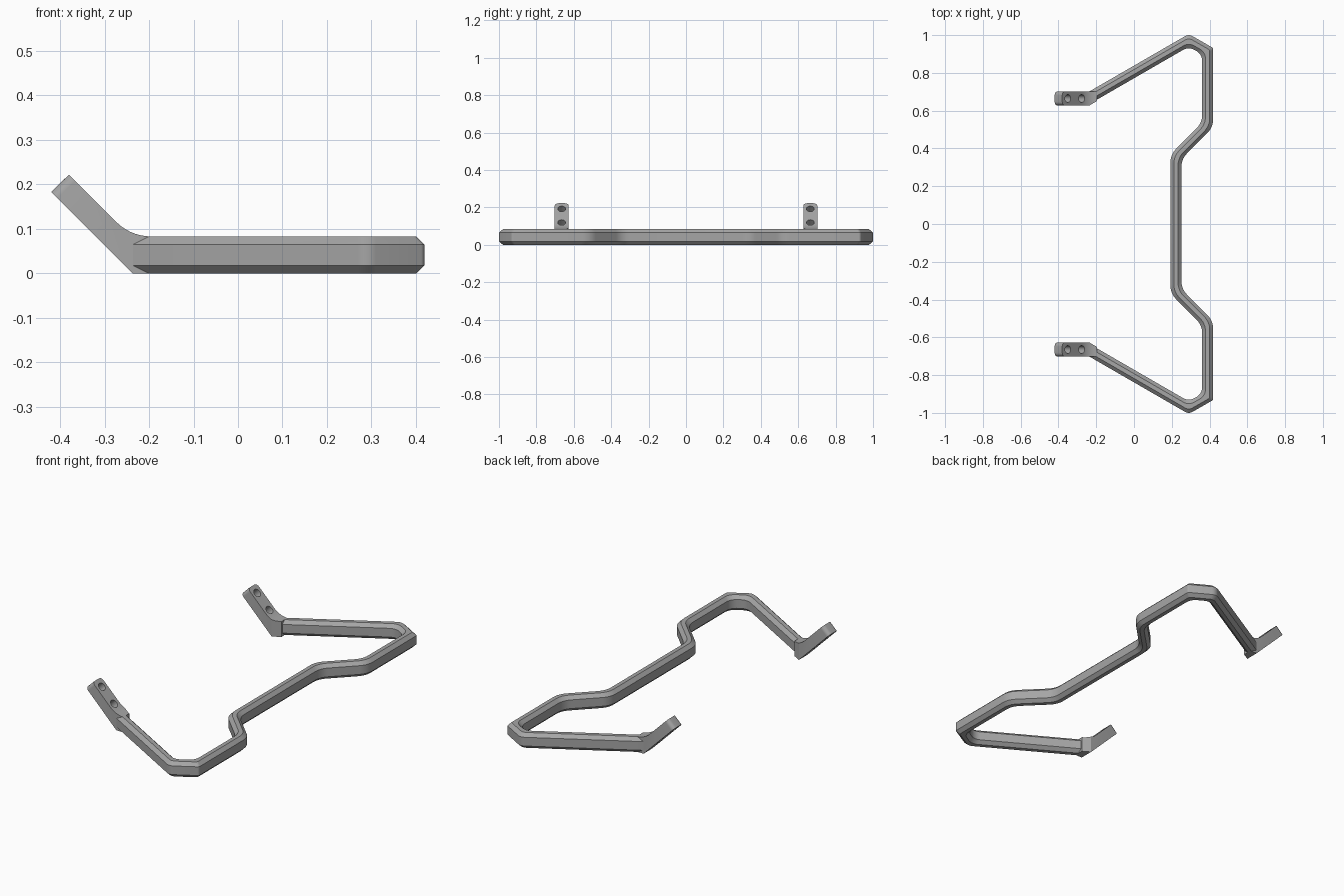
import bpy, bmesh, math
from mathutils import Vector, Matrix

old = bpy.data.objects.get("Cube")
if old:
    bpy.data.objects.remove(old, do_unlink=True)

# Single grey metal finish
metal = bpy.data.materials.new("grey_metal")
metal.use_nodes = True
GREY = (0.38, 0.38, 0.38, 1)
metal.diffuse_color = GREY
metal.node_tree.nodes["Principled BSDF"].inputs["Base Color"].default_value = GREY

WIDTH, HEIGHT, CHAMFER = 0.058, 0.083, 0.018
ARM_ANGLE = math.radians(30)
JOINT_X = -0.237


def make_object(name, bm):
    bmesh.ops.recalc_face_normals(bm, faces=bm.faces)
    mesh = bpy.data.meshes.new(name)
    bm.to_mesh(mesh)
    bm.free()
    mesh.materials.append(metal)
    obj = bpy.data.objects.new(name, mesh)
    bpy.context.collection.objects.link(obj)
    return obj


def activate(obj):
    bpy.ops.object.select_all(action="DESELECT")
    obj.select_set(True)
    bpy.context.view_layer.objects.active = obj


def finish(obj):
    """Smooth shading with sharp edges, then mirror front to back."""
    activate(obj)
    bpy.ops.object.shade_smooth_by_angle(angle=math.radians(28))
    mirror = obj.modifiers.new("mirror", "MIRROR")
    mirror.use_axis = (False, True, False)
    mirror.merge_threshold = 0.0005


def fillet(a, corner, b, radius, steps=7):
    """Arc points rounding the corner between a and b."""
    u, v = (a - corner).normalized(), (b - corner).normalized()
    half = u.angle(v) / 2
    center = corner + (u + v).normalized() * radius / math.sin(half)
    start = corner + u * radius / math.tan(half) - center
    end = corner + v * radius / math.tan(half) - center
    sweep = start.angle(end)
    return [center + (start * math.sin(sweep * (1 - i / steps))
                      + end * math.sin(sweep * i / steps)) / math.sin(sweep)
            for i in range(steps + 1)]


# Centre line of half the bar, with corner radii for each side
path = [Vector(p) for p in ((JOINT_X, 0.668), (0.29, 0.9725), (0.39, 0.915),
                            (0.39, 0.524), (0.222, 0.356), (0.222, 0))]
OUTER_RADII = (0.04, 0.015, 0.1, 0.1)
INNER_RADII = (0.06, 0.06, 0.1, 0.1)


def rail(offset):
    """The centre line moved sideways, with rounded corners."""
    normals = []
    for a, b in zip(path, path[1:]):
        d = (b - a).normalized()
        normals.append(Vector((-d.y, d.x)))
    mitres = [Vector((0, 1 / math.cos(ARM_ANGLE)))]
    mitres += [(m + n) / (1 + m.dot(n)) for m, n in zip(normals, normals[1:])]
    mitres.append(normals[-1])
    pts = [p + m * offset for p, m in zip(path, mitres)]
    radii = OUTER_RADII if offset > 0 else INNER_RADII
    result = [pts[0]]
    for i, r in enumerate(radii):
        result += fillet(pts[i], pts[i + 1], pts[i + 2], r)
    return result + [pts[-1]]


# Bent bar with a chamfered rectangular section
h, c = WIDTH / 2, CHAMFER
section = [(h, c), (h, HEIGHT - c), (h - c, HEIGHT), (c - h, HEIGHT),
           (-h, HEIGHT - c), (-h, c), (c - h, 0), (h - c, 0)]
bm = bmesh.new()
rails = [[bm.verts.new((p.x, p.y, z)) for p in rail(off)] for off, z in section]
for k, first in enumerate(rails):
    second = rails[(k + 1) % len(rails)]
    for i in range(len(first) - 1):
        bm.faces.new((first[i], first[i + 1], second[i + 1], second[i]))
bm.faces.new([r[0] for r in rails])
finish(make_object("bent_bar", bm))

# Upturned mounting tab, extruded across its width
Y_IN, Y_OUT = 0.627, 0.702
tip_low, tip_high = Vector((-0.42, 0.183)), Vector((-0.38, 0.222))
bend = fillet(tip_high, Vector((-0.241, HEIGHT)), Vector((0, HEIGHT)), 0.11)
profile = [tip_low, tip_high] + bend + [Vector((bend[-1].x, 0)), Vector((JOINT_X, 0))]
bm = bmesh.new()
face = bm.faces.new([bm.verts.new((p.x, Y_IN, p.y)) for p in profile])
new = bmesh.ops.extrude_face_region(bm, geom=[face])["geom"]
bmesh.ops.translate(bm, vec=(0, Y_OUT - Y_IN, 0),
                    verts=[v for v in new if isinstance(v, bmesh.types.BMVert)])

# Rounded tip corners
tip_edges = [e for e in bm.edges if all(v.co.x < -0.37 for v in e.verts)
             and abs(e.verts[0].co.y - e.verts[1].co.y) < 0.001]
bmesh.ops.bevel(bm, geom=tip_edges, offset=0.02, segments=6, profile=0.5, affect="EDGES")

# Inner side of the tab root follows the arm
bmesh.ops.bisect_plane(bm, geom=bm.verts[:] + bm.edges[:] + bm.faces[:],
                       plane_co=(JOINT_X, 0, 0), plane_no=(1, 0, 0))
for v in bm.verts:
    if v.co.x > JOINT_X and v.co.y < Y_IN + 0.01:
        v.co.y += (v.co.x - JOINT_X) * math.tan(ARM_ANGLE)
tab = make_object("mounting_tab", bm)

# Two bolt holes square to the tab
bm = bmesh.new()
for x, z in ((-0.35, 0.192), (-0.277, 0.119)):
    place = Matrix.Translation((x, (Y_IN + Y_OUT) / 2, z)) @ Matrix.Rotation(math.pi / 4, 4, "Y")
    bmesh.ops.create_cone(bm, cap_ends=True, segments=24, radius1=0.021,
                          radius2=0.021, depth=0.2, matrix=place)
cutter = make_object("hole_cutter", bm)
cutter.hide_render = True
cut = tab.modifiers.new("holes", "BOOLEAN")
cut.operation, cut.solver, cut.object = "DIFFERENCE", "EXACT", cutter
activate(tab)
bpy.ops.object.modifier_apply(modifier=cut.name)
bpy.data.objects.remove(cutter, do_unlink=True)
finish(tab)
